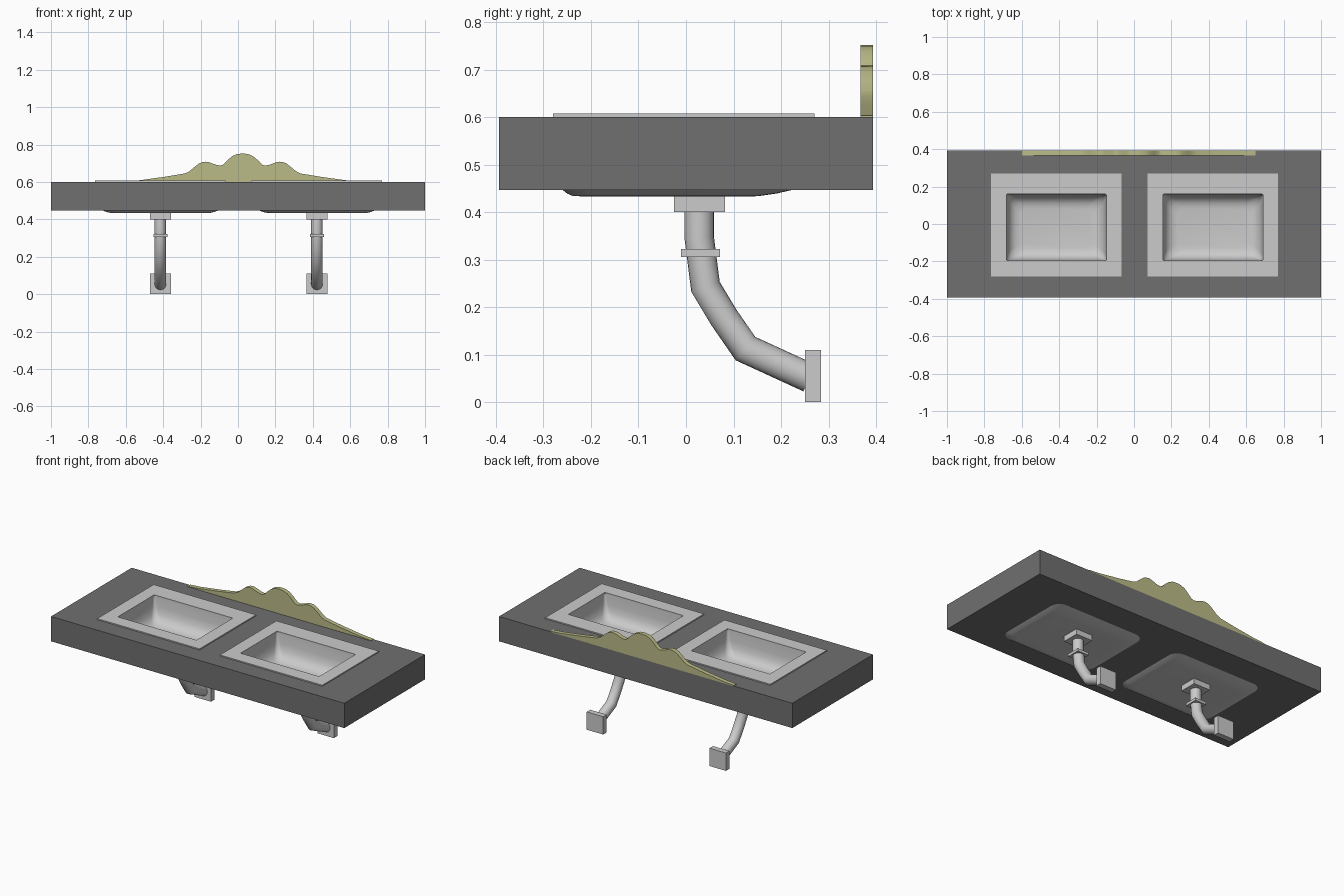
import bpy, bmesh, math
from mathutils import Vector

if "Cube" in bpy.data.objects:
    bpy.data.objects.remove(bpy.data.objects["Cube"])


def material(name, rgb):
    m = bpy.data.materials.new(name)
    m.diffuse_color = (*rgb, 1)
    m.use_nodes = True
    m.node_tree.nodes["Principled BSDF"].inputs["Base Color"].default_value = m.diffuse_color
    return m


def finish(name, bm, mat=None, smooth=None):
    bmesh.ops.recalc_face_normals(bm, faces=bm.faces)
    me = bpy.data.meshes.new(name)
    bm.to_mesh(me)
    bm.free()
    if smooth:
        me.shade_smooth()
        me.set_sharp_from_angle(angle=math.radians(smooth))
    if mat:
        me.materials.append(mat)
    ob = bpy.data.objects.new(name, me)
    bpy.context.collection.objects.link(ob)
    return ob


def box(name, x, y, z):
    bm = bmesh.new()
    bmesh.ops.create_cube(bm, size=1)
    for v in bm.verts:
        v.co = [a + (b - a) * (c + 0.5) for (a, b), c in zip((x, y, z), v.co)]
    return finish(name, bm)


def loft(name, rings, closed=False, smooth=None):
    """Skin a list of point rings; closed joins last to first, else cap both ends."""
    bm = bmesh.new()
    rs = [[bm.verts.new(p) for p in r] for r in rings]
    n = len(rs[0])
    for a, b in zip(rs, rs[1:] + (rs[:1] if closed else [])):
        for i in range(n):
            j = (i + 1) % n
            bm.faces.new((a[i], a[j], b[j], b[i]))
    if not closed:
        bm.faces.new(rs[0])
        bm.faces.new(rs[-1])
    return finish(name, bm, smooth=smooth)


def rect(cx, hx, y0, y1, z, r=0.0, seg=6):
    """Rectangle ring, with rounded corners when r is given."""
    if not r:
        return [(cx + hx, y1, z), (cx - hx, y1, z), (cx - hx, y0, z), (cx + hx, y0, z)]
    pts = []
    corners = [(cx + hx - r, y1 - r), (cx - hx + r, y1 - r),
               (cx - hx + r, y0 + r), (cx + hx - r, y0 + r)]
    for k, (x, y) in enumerate(corners):
        for s in range(seg + 1):
            a = math.pi / 2 * (k + s / seg)
            pts.append((x + r * math.cos(a), y + r * math.sin(a), z))
    return pts


def pipe(name, cx, path, r, n=20):
    """Round tube through (y, z) points with mitred bends."""
    p = [Vector(q) for q in path]
    dirs = [(b - a).normalized() for a, b in zip(p, p[1:])]
    rings = []
    for i, c in enumerate(p):
        d0, d1 = dirs[max(i - 1, 0)], dirs[min(i, len(dirs) - 1)]
        t = (d0 + d1).normalized()
        w = Vector((-t.y, t.x)) * (r / t.dot(d0))
        rings.append([(cx + r * math.cos(a), *(c + w * math.sin(a)))
                      for a in (2 * math.pi * k / n for k in range(n))])
    return loft(name, rings, smooth=35)


dark = material("dark_stone", (0.16, 0.16, 0.16))
olive = material("olive", (0.50, 0.50, 0.25))
SINKS = {"left": -0.415, "right": 0.422}

# Countertop slab with two openings
bm = bmesh.new()
xs = [-1] + [c + s * 0.29 for c in SINKS.values() for s in (-1, 1)] + [1]
ys = [-0.393, -0.22, 0.185, 0.393]
grid = [[bm.verts.new((x, y, 0.60)) for y in ys] for x in xs]
for i in range(5):
    for j in range(3):
        if not (i in (1, 3) and j == 1):
            bm.faces.new((grid[i][j], grid[i + 1][j], grid[i + 1][j + 1], grid[i][j + 1]))
ext = bmesh.ops.extrude_face_region(bm, geom=bm.faces[:], use_keep_orig=True)
for v in ext["geom"]:
    if isinstance(v, bmesh.types.BMVert):
        v.co.z = 0.447
finish("countertop", bm, dark)

# Scalloped backsplash, symmetric about x = 0.025
half = [(0.625, 0.603), (0.55, 0.609), (0.42, 0.627), (0.31, 0.645), (0.285, 0.657),
        (0.26, 0.678), (0.235, 0.698), (0.215, 0.706), (0.198, 0.708), (0.18, 0.705),
        (0.145, 0.692), (0.12, 0.687), (0.105, 0.692), (0.08, 0.717), (0.055, 0.738),
        (0.03, 0.749), (0.0, 0.752)]
prof = [(-x, z) for x, z in half] + half[-2::-1]
prof = [(-0.625, 0.598)] + prof + [(0.625, 0.598)]
loft("backsplash", [[(0.025 + x, y, z) for x, z in prof] for y in (0.367, 0.393)],
     smooth=30).data.materials.append(olive)

for side, c in SINKS.items():
    # Raised rim frame
    outer, inner = (0.349, -0.28, 0.27), (0.268, -0.195, 0.16)
    loft(side + "_sink_rim", [rect(c, *outer, 0.598), rect(c, *outer, 0.607),
                              rect(c, *inner, 0.607), rect(c, *inner, 0.598)], closed=True)

    # Basin: outer shell up, then the inside down to the floor
    loft(side + "_sink_basin", [
        rect(c, 0.24, -0.215, 0.14, 0.433, 0.04),
        rect(c, 0.265, -0.238, 0.155, 0.434, 0.05),
        rect(c, 0.288, -0.25, 0.19, 0.439, 0.06),
        rect(c, 0.307, -0.26, 0.225, 0.447, 0.06),
        rect(c, 0.312, -0.262, 0.23, 0.599, 0.06),
        rect(c, 0.268, -0.195, 0.16, 0.600, 0.008),
        rect(c, 0.265, -0.193, 0.157, 0.54, 0.02),
        rect(c, 0.258, -0.188, 0.15, 0.50, 0.03),
        rect(c, 0.243, -0.176, 0.135, 0.472, 0.04),
        rect(c, 0.22, -0.158, 0.112, 0.456, 0.04),
        rect(c, 0.19, -0.13, 0.085, 0.450, 0.04)], smooth=50)

    # Drain collar, waste pipe, coupling and wall plate
    box(side + "_drain_collar", (c - 0.056, c + 0.056), (-0.025, 0.082), (0.40, 0.44))
    pipe(side + "_waste_pipe", c, [(0.028, 0.41), (0.028, 0.345), (0.041, 0.243),
                                   (0.08, 0.178), (0.125, 0.113), (0.26, 0.051)], 0.031)
    box(side + "_pipe_coupling", (c - 0.038, c + 0.038), (-0.01, 0.072), (0.306, 0.322))
    box(side + "_wall_plate", (c - 0.056, c + 0.056), (0.25, 0.284), (0.0, 0.11))
